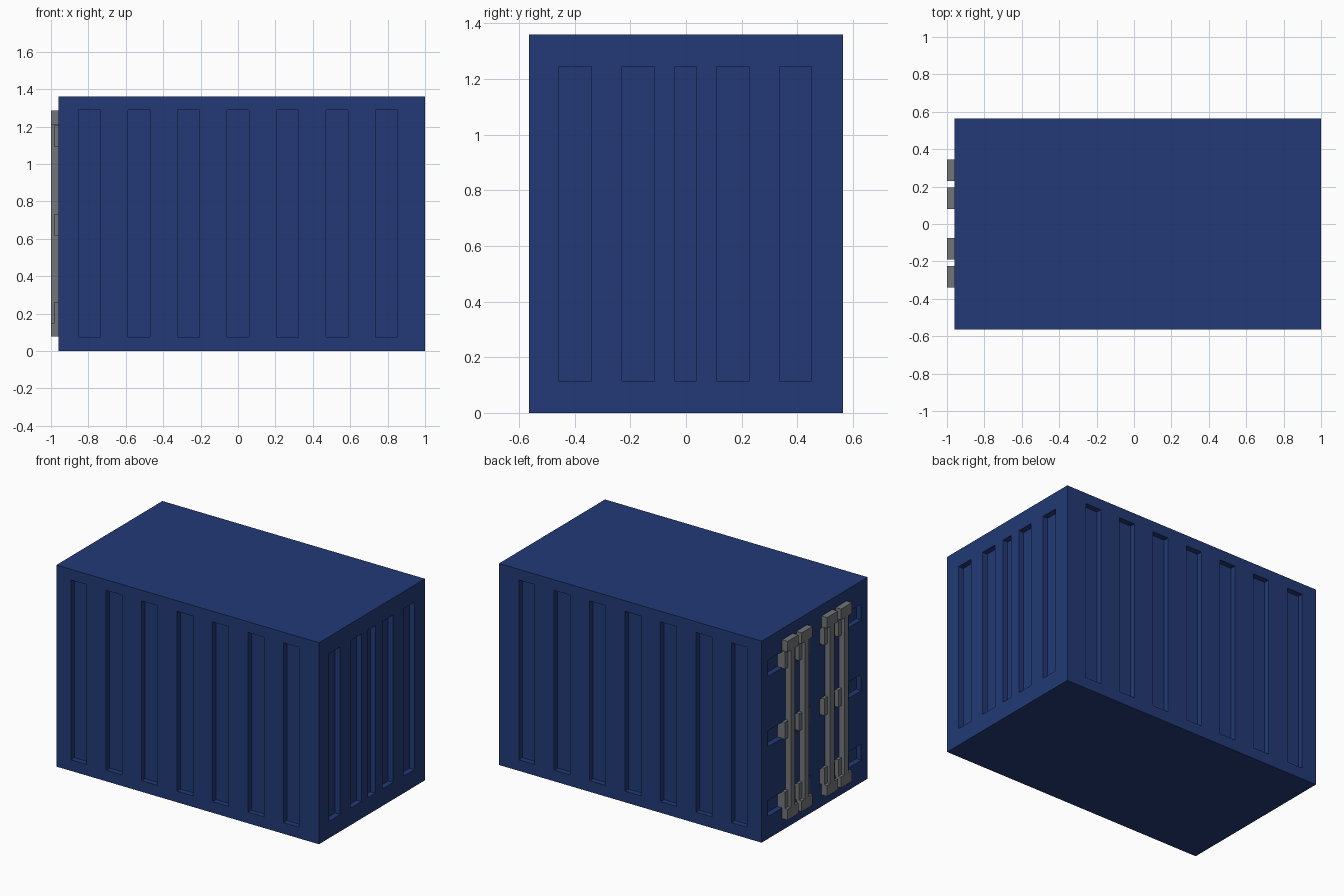
import bpy, bmesh
from mathutils import Matrix, Vector

if "Cube" in bpy.data.objects:
    bpy.data.objects.remove(bpy.data.objects["Cube"])

X0, X1, YH, H = -0.96, 1.0, 0.565, 1.36   # body extents
D = 0.037                                 # groove depth


def material(name, rgb):
    m = bpy.data.materials.new(name)
    m.diffuse_color = (*rgb, 1)
    m.use_nodes = True
    m.node_tree.nodes["Principled BSDF"].inputs["Base Color"].default_value = m.diffuse_color
    return m


blue = material("container blue", (0.016, 0.042, 0.181))
grey = material("steel grey", (0.17, 0.18, 0.195))


def boxes(name, spans, mat):
    """One object from boxes given as (x0, x1, y0, y1, z0, z1)."""
    bm = bmesh.new()
    for x0, x1, y0, y1, z0, z1 in spans:
        mid = Vector((x0 + x1, y0 + y1, z0 + z1)) / 2
        size = Matrix.Diagonal((x1 - x0, y1 - y0, z1 - z0, 1))
        bmesh.ops.create_cube(bm, size=1, matrix=Matrix.Translation(mid) @ size)
    me = bpy.data.meshes.new(name)
    bm.to_mesh(me)
    bm.free()
    me.materials.append(mat)
    ob = bpy.data.objects.new(name, me)
    bpy.context.collection.objects.link(ob)
    return ob


body = boxes("container_body", [(X0, X1, -YH, YH, 0, H)], blue)

cuts = []
# vertical grooves on both long walls
for i in range(-3, 4):
    x = i * 0.2645
    for s in (-1, 1):
        y0, y1 = sorted((s * (YH - D), s * (YH + 0.1)))
        cuts.append((x - 0.059, x + 0.059, y0, y1, 0.075, 1.288))
# vertical grooves on the closed end
for y, w in ((-0.398, 0.116), (-0.172, 0.116), (-0.002, 0.075), (0.168, 0.116), (0.394, 0.116)):
    cuts.append((X1 - D, X1 + 0.1, y - w / 2, y + w / 2, 0.115, 1.245))
# horizontal grooves on the two doors
LEVELS = (0.205, 0.675, 1.15)
for z in LEVELS:
    for y0, y1 in ((-0.497, -0.05), (0.05, 0.497)):
        cuts.append((X0 - 0.1, X0 + D, y0, y1, z - 0.054, z + 0.054))

cutter = boxes("groove_cutter", cuts, blue)
cutter.hide_render = True
mod = body.modifiers.new("grooves", 'BOOLEAN')
mod.operation, mod.solver, mod.object = 'DIFFERENCE', 'EXACT', cutter
bpy.context.view_layer.objects.active = body
bpy.ops.object.modifier_apply(modifier=mod.name)
bpy.data.objects.remove(cutter)

# door locking bars with end keepers and guide brackets
for n, y in enumerate((-0.2825, -0.1325, 0.1375, 0.2875), 1):
    boxes(f"lock_rod_{n}", [(-1, X0, y - 0.023, y + 0.023, 0.15, 1.212)], grey)
    boxes(f"rod_keepers_{n}", [(-1, X0, y - 0.0575, y + 0.0575, z, z + 0.073)
                               for z in (0.078, 1.212)], grey)
    boxes(f"rod_brackets_{n}", [(-0.98, X0 + D, y - 0.0575, y + 0.0575, z - 0.058, z + 0.058)
                                for z in LEVELS], grey)
